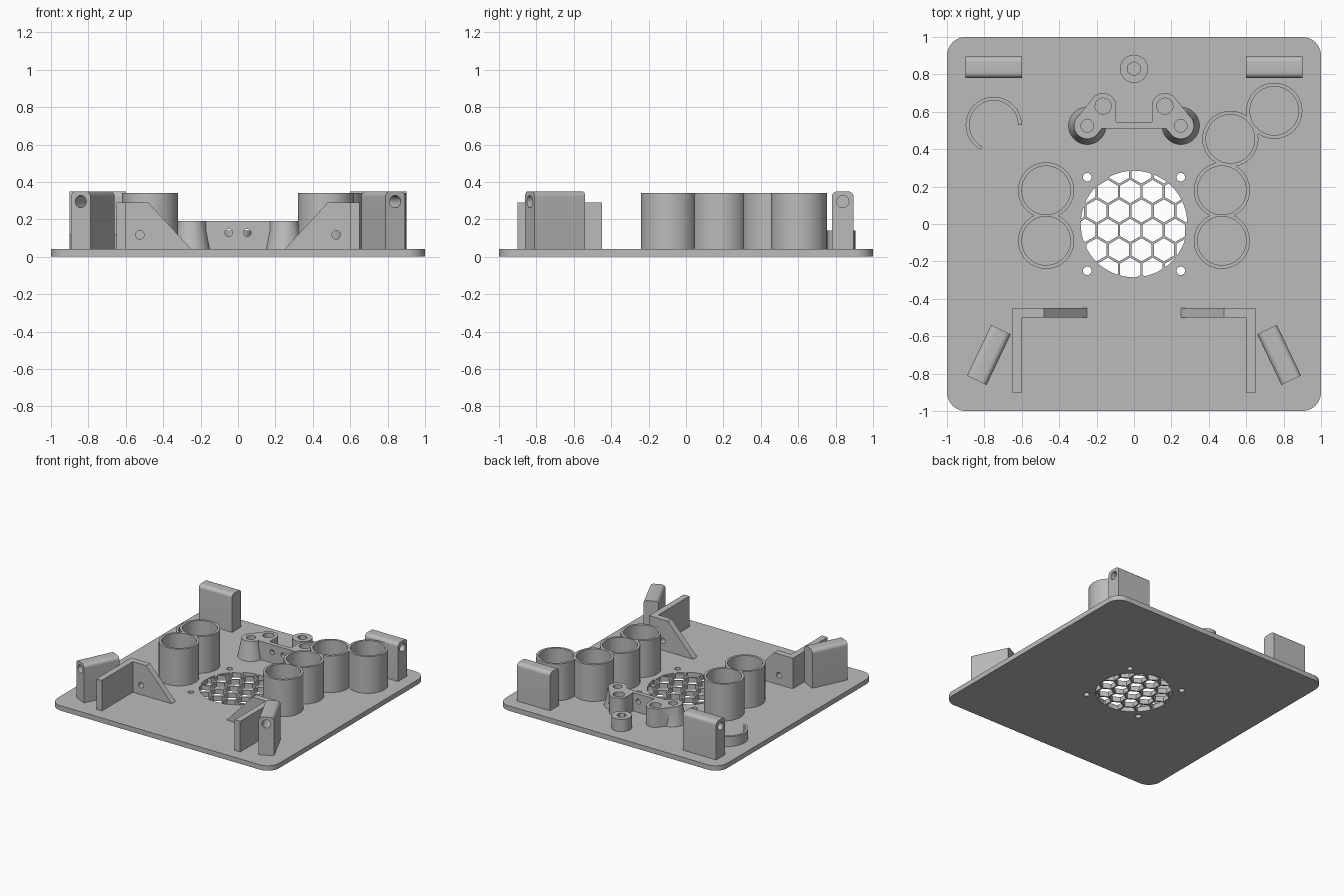
import bpy, bmesh, math
from math import pi, cos, sin, radians
from mathutils import Matrix, Vector, geometry

cube = bpy.data.objects.get("Cube")
if cube:
    bpy.data.objects.remove(cube, do_unlink=True)

grey = bpy.data.materials.new("light_grey_plastic")
grey.use_nodes = True
colour = (0.5, 0.5, 0.5, 1)
grey.diffuse_color = colour
grey.node_tree.nodes["Principled BSDF"].inputs["Base Color"].default_value = colour

FLOOR = 0.04                                  # top of the base plate
UPRIGHT = Matrix.Rotation(pi / 2, 4, 'X')     # profile in xz, depth towards -y
ALONG_X = Matrix(((0, 0, 1, 0), (1, 0, 0, 0), (0, 1, 0, 0), (0, 0, 0, 1)))


def circle(x, y, r, n=48, start=0.0, sweep=2 * pi):
    return [(x + r * cos(start + sweep * i / n), y + r * sin(start + sweep * i / n))
            for i in range(n)]


def arc(x, y, r, a, b, n=8):
    return [(x + r * cos(a + (b - a) * i / n), y + r * sin(a + (b - a) * i / n))
            for i in range(n + 1)]


def rect(x0, y0, x1, y1):
    return [(x0, y0), (x1, y0), (x1, y1), (x0, y1)]


def hull(points):
    pts = [Vector(p) for p in points]
    return [tuple(pts[i]) for i in geometry.convex_hull_2d(pts)]


def prisms(name, outlines, z0, z1, matrix=None):
    """Extrude one or more closed outlines into a single object."""
    bm = bmesh.new()
    for pts in outlines:
        low = [bm.verts.new((x, y, z0)) for x, y in pts]
        high = [bm.verts.new((x, y, z1)) for x, y in pts]
        bm.faces.new(low[::-1])
        bm.faces.new(high)
        for i in range(len(pts)):
            j = (i + 1) % len(pts)
            bm.faces.new((low[i], low[j], high[j], high[i]))
    if matrix:
        bm.transform(matrix)
    bmesh.ops.recalc_face_normals(bm, faces=bm.faces)
    return to_object(name, bm)


def to_object(name, bm):
    mesh = bpy.data.meshes.new(name)
    bm.to_mesh(mesh)
    bm.free()
    mesh.materials.append(grey)
    obj = bpy.data.objects.new(name, mesh)
    bpy.context.collection.objects.link(obj)
    return obj


def combine(obj, others, operation):
    """Apply booleans and discard the operands."""
    for other in others:
        mod = obj.modifiers.new("boolean", 'BOOLEAN')
        mod.operation, mod.solver, mod.object = operation, 'EXACT', other
    bpy.context.view_layer.update()
    graph = bpy.context.evaluated_depsgraph_get()
    mesh = bpy.data.meshes.new_from_object(obj.evaluated_get(graph))
    obj.modifiers.clear()
    obj.data = mesh
    for other in others:
        bpy.data.objects.remove(other, do_unlink=True)
    return obj


# Base plate with rounded corners, screw holes and honeycomb grille
outline = []
for i, (sx, sy) in enumerate([(1, 1), (-1, 1), (-1, -1), (1, -1)]):
    outline += arc(0.9 * sx, 0.9 * sy, 0.1, i * pi / 2, (i + 1) * pi / 2)
plate = prisms("base_plate", [outline], 0, FLOOR)

pitch, cells = 0.12, []
for row in range(-4, 5):
    for col in range(-4, 5):
        x = -0.02 + (col + 0.5 * (row % 2)) * pitch
        y = -0.034 + row * pitch * 0.866
        if math.hypot(x, y) < 0.34:
            cells.append(circle(x, y, 0.062, 6, pi / 6))
grille = prisms("grille_cutter", cells, -0.1, 0.1)
combine(grille, [prisms("disc", [circle(0, 0, 0.285, 64)], -0.05, 0.08)], 'INTERSECT')
screws = prisms("screw_cutter", [circle(sx * 0.25, sy * 0.25, 0.023, 16)
                                 for sx in (-1, 1) for sy in (-1, 1)], -0.1, 0.1)
combine(plate, [grille, screws], 'DIFFERENCE')


# Joined groups of storage tubes
def tube_group(name, centres):
    outer = [prisms("outer", [circle(x, y, 0.15)], FLOOR, 0.34) for x, y in centres]
    group = combine(outer[0], outer[1:], 'UNION')
    group.name = name
    bores = prisms("bores", [circle(x, y, 0.13) for x, y in centres], 0, 0.5)
    combine(group, [bores], 'DIFFERENCE')


tube_group("right_tubes", [(-0.47, 0.18), (-0.47, -0.09)])
tube_group("left_tubes", [(0.47, -0.09), (0.47, 0.18), (0.515, 0.455), (0.75, 0.605)])

# Low open ring
sweep = radians(242)
prisms("open_ring", [arc(-0.75, 0.53, 0.15, 0, sweep, 36)
                     + arc(-0.75, 0.53, 0.13, sweep, 0, 36)], FLOOR, 0.12)

# Small round post with a hexagonal socket
post = prisms("socket_post", [circle(0, 0.83, 0.075)], FLOOR, 0.14)
combine(post, [prisms("socket", [circle(0, 0.83, 0.038, 6, pi / 6)], 0, 0.3)], 'DIFFERENCE')

# Rounded corner blocks, each with a blind hole in its outer end
w, top, r = 0.058, 0.35, 0.03
profile = ([(-w, FLOOR), (w, FLOOR)] + arc(w - r, top - r, r, 0, pi / 2)
           + arc(r - w, top - r, r, pi / 2, pi))
for name, x, y, angle in [("back_left_block", 0.75, 0.838, 0),
                          ("back_right_block", -0.75, 0.838, 180),
                          ("front_left_block", 0.776, -0.7, -64.5),
                          ("front_right_block", -0.776, -0.7, 244.5)]:
    place = (Matrix.Translation((x, y, 0))
             @ Matrix.Rotation(radians(angle), 4, 'Z') @ ALONG_X)
    block = prisms(name, [profile], -0.15, 0.15, place)
    hole = prisms("hole", [circle(0, 0.295, 0.033, 16)], -0.05, 0.3, place)
    combine(block, [hole], 'DIFFERENCE')

# Corner brackets: a straight wall and a sloping drilled wall
for side, s in (("left", 1), ("right", -1)):
    bracket = prisms(side + "_bracket", [rect(s * 0.6, -0.9, s * 0.65, -0.45)], FLOOR, 0.29)
    slope = [(s * 0.62, FLOOR), (s * 0.62, 0.29), (s * 0.48, 0.29),
             (s * 0.25, FLOOR + 0.001), (s * 0.25, FLOOR)]
    combine(bracket, [prisms("slope", [slope], 0.45, 0.5, UPRIGHT)], 'UNION')
    hole = prisms("hole", [circle(s * 0.525, 0.117, 0.023, 20)], 0.4, 0.55, UPRIGHT)
    combine(bracket, [hole], 'DIFFERENCE')

# Tool holder: crossbar, two eared ends on flared feet, and drilled holes
TOP = 0.19
holder = prisms("tool_holder", [rect(-0.22, 0.51, 0.22, 0.545)], FLOOR, TOP)
pieces, holes = [], []
for s in (-1, 1):
    ear = hull(circle(s * 0.25, 0.525, 0.07) + circle(s * 0.165, 0.63, 0.07))
    pieces.append(prisms("ear", [ear], FLOOR, TOP))
    pieces.append(prisms("web", [rect(s * 0.2, 0.51, s * 0.095, 0.63)], FLOOR, TOP))
    bm = bmesh.new()
    bmesh.ops.create_cone(bm, cap_ends=True, segments=48, radius1=0.1, radius2=0.07,
                          depth=TOP - FLOOR,
                          matrix=Matrix.Translation((s * 0.25, 0.525, (TOP + FLOOR) / 2)))
    pieces.append(to_object("foot", bm))
    holes.append(prisms("bores", [circle(s * 0.25, 0.525, 0.034, 24),
                                  circle(s * 0.165, 0.63, 0.043, 24)], 0, 0.3))
    holes.append(prisms("hole", [circle(s * 0.05, 0.128, 0.02, 20)], -0.6, -0.45, UPRIGHT))
combine(holder, pieces, 'UNION')
combine(holder, holes, 'DIFFERENCE')

# Smooth round walls and keep the edges sharp
bpy.ops.object.select_all(action='DESELECT')
for obj in bpy.context.collection.objects:
    if obj.type == 'MESH' and grey.name in obj.data.materials:
        obj.select_set(True)
        bpy.context.view_layer.objects.active = obj
bpy.ops.object.shade_smooth_by_angle(angle=radians(30))
